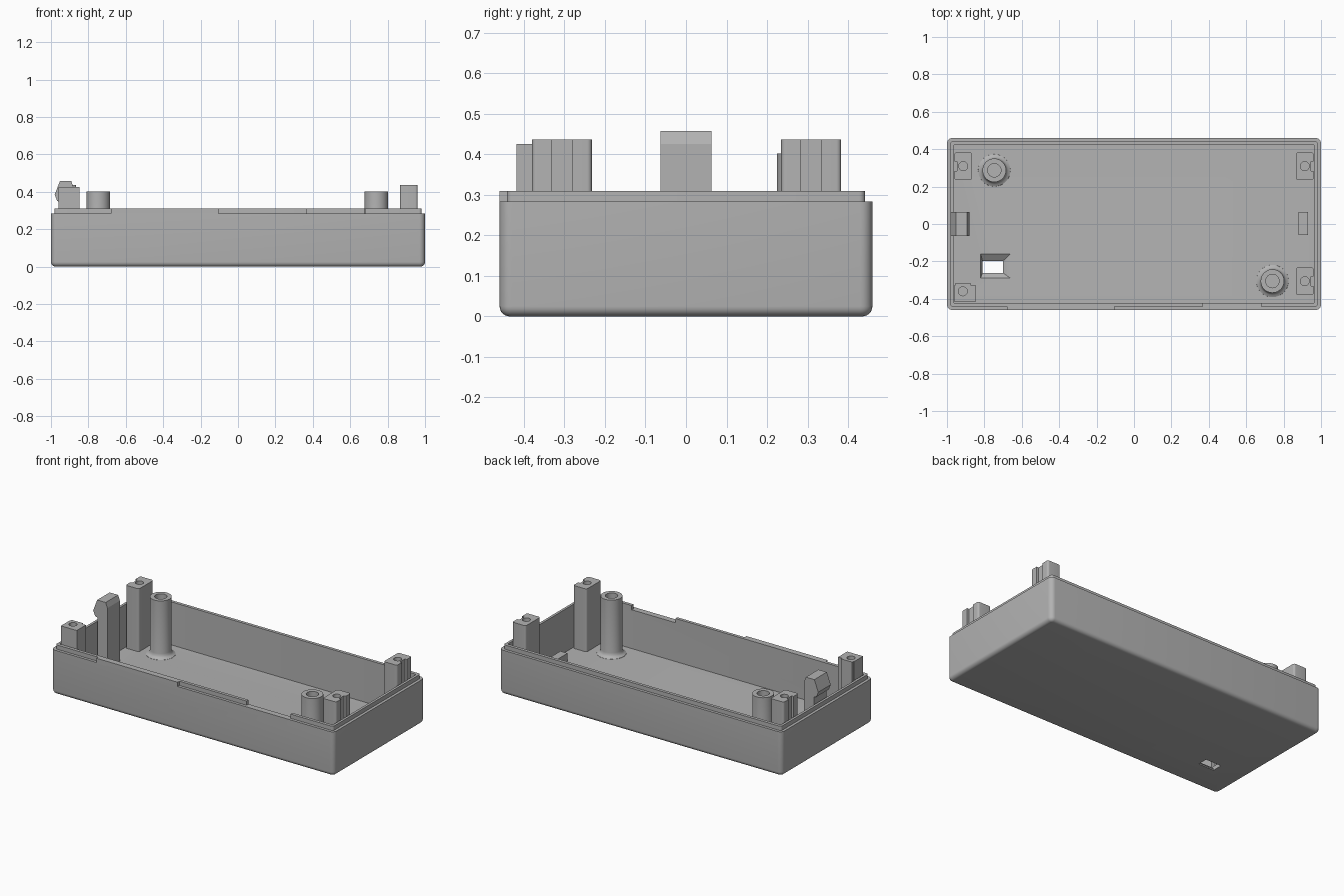
import bpy, bmesh, math
from mathutils import Vector

if "Cube" in bpy.data.objects:
    bpy.data.objects.remove(bpy.data.objects["Cube"], do_unlink=True)

FLOOR, RIM, LIP = 0.035, 0.283, 0.31

plastic = bpy.data.materials.new("grey plastic")
plastic.use_nodes = True
GREY = (0.45, 0.45, 0.45, 1)
plastic.diffuse_color = GREY
plastic.node_tree.nodes["Principled BSDF"].inputs["Base Color"].default_value = GREY


def finish(name, bm):
    """Turn a bmesh into a shaded, coloured object."""
    bmesh.ops.recalc_face_normals(bm, faces=bm.faces)
    mesh = bpy.data.meshes.new(name)
    bm.to_mesh(mesh)
    bm.free()
    mesh.materials.append(plastic)
    obj = bpy.data.objects.new(name, mesh)
    bpy.context.collection.objects.link(obj)
    return obj


def smooth(obj):
    bpy.ops.object.select_all(action='DESELECT')
    obj.select_set(True)
    bpy.context.view_layer.objects.active = obj
    bpy.ops.object.shade_smooth_by_angle(angle=math.radians(35))


def loft(name, rings):
    """Skin a stack of equal-length point loops and cap both ends."""
    bm = bmesh.new()
    loops = [[bm.verts.new(p) for p in ring] for ring in rings]
    for a, b in zip(loops, loops[1:]):
        for i in range(len(a)):
            j = (i + 1) % len(a)
            bm.faces.new((a[i], a[j], b[j], b[i]))
    bm.faces.new(loops[0])
    bm.faces.new(loops[-1])
    return finish(name, bm)


def rect(x0, x1, y0, y1, z):
    return [(x0, y0, z), (x1, y0, z), (x1, y1, z), (x0, y1, z)]


def block(name, x0, x1, y0, y1, z0, z1):
    return loft(name, [rect(x0, x1, y0, y1, z) for z in (z0, z1)])


def rounded(cx, cy, hx, hy, r, z, n=6):
    """Rounded rectangle loop."""
    points = []
    for k, (sx, sy) in enumerate(((1, 1), (-1, 1), (-1, -1), (1, -1))):
        for i in range(n + 1):
            a = math.pi / 2 * (k + i / n)
            points.append((cx + sx * (hx - r) + r * math.cos(a),
                           cy + sy * (hy - r) + r * math.sin(a), z))
    return points


def disc(x, y, r, z, n=24):
    return [(x + r * math.cos(math.tau * i / n), y + r * math.sin(math.tau * i / n), z)
            for i in range(n)]


def cut(obj, cutter):
    mod = obj.modifiers.new("cut", 'BOOLEAN')
    mod.operation = 'DIFFERENCE'
    mod.solver = 'EXACT'
    mod.object = cutter
    bpy.ops.object.select_all(action='DESELECT')
    obj.select_set(True)
    bpy.context.view_layer.objects.active = obj
    bpy.ops.object.modifier_apply(modifier=mod.name)
    bpy.data.objects.remove(cutter, do_unlink=True)


# Tray: rounded bottom edge, straight wall, stepped lip, hollow inside
R = 0.025
rings = []
for i in range(7):
    a = math.pi / 2 * i / 6
    inset = R * (1 - math.sin(a))
    rings.append(rounded(0, 0, 1 - inset, 0.46 - inset, 0.03 - inset, R * (1 - math.cos(a))))
rings += [rounded(0, 0, 1, 0.46, 0.03, RIM),
          rounded(0, 0, 0.982, 0.442, 0.015, RIM),
          rounded(0, 0, 0.982, 0.442, 0.015, LIP),
          rounded(0, 0, 0.966, 0.422, 0.008, LIP),
          rounded(0, 0, 0.966, 0.422, 0.008, FLOOR)]
tray = loft("tray", rings)

# Gap in the front lip, and a tapered opening through the floor
cut(tray, block("lip_gap_cutter", 0.37, 0.68, -0.5, -0.4, RIM, 0.4))
cut(tray, loft("floor_opening_cutter", [
    rect(-0.81, -0.70, -0.262, -0.197, -0.02),
    rect(-0.81, -0.70, -0.262, -0.197, 0.008),
    rect(-0.82, -0.66, -0.29, -0.16, FLOOR),
    rect(-0.82, -0.66, -0.29, -0.16, FLOOR + 0.02)]))
smooth(tray)

# Flush section of the front rim
block("front_rim_flush_section", -0.68, -0.105, -0.46, -0.441, RIM - 0.005, LIP)


# Screw bosses with a flared foot and a blind bore
def boss(name, x, y):
    profile = [(0.088, FLOOR - 0.005), (0.086, FLOOR + 0.001), (0.073, FLOOR + 0.007),
               (0.066, FLOOR + 0.016), (0.063, FLOOR + 0.03), (0.063, 0.402),
               (0.036, 0.402), (0.036, 0.1)]
    smooth(loft(name, [disc(x, y, r, z, 32) for r, z in profile]))


boss("screw_boss_back", -0.747, 0.287)
boss("screw_boss_front", 0.74, -0.305)


# Corner posts with a bore and a groove on the side facing the wall
def post(name, side, cy):
    cx = side * 0.913
    obj = loft(name, [rounded(cx, cy, 0.047, 0.074, 0.012, z) for z in (FLOOR - 0.005, 0.437)])
    gx = sorted((side * 0.946, side * 0.98))
    cut(obj, block("groove_cutter", gx[0], gx[1], cy - 0.025, cy + 0.025, FLOOR, 0.5))
    cut(obj, loft("bore_cutter", [disc(cx, cy, 0.024, z) for z in (0.2, 0.5)]))
    smooth(obj)


post("corner_post_back_right", -1, 0.309)
post("corner_post_back_left", 1, 0.309)
post("corner_post_front_left", 1, -0.306)

# Front right post: square block tucked against the front wall
square = block("corner_post_front_right", -0.96, -0.848, -0.418, -0.326, FLOOR - 0.005, 0.426)
cut(square, loft("bore_cutter", [disc(-0.915, -0.36, 0.024, z) for z in (0.2, 0.5)]))
smooth(square)
block("corner_post_rib", -0.955, -0.875, -0.328, -0.315, FLOOR - 0.005, 0.426)

# Snap clip: hooked profile extruded along y
hook = [(-0.95, FLOOR - 0.005), (-0.95, 0.345), (-0.967, 0.352), (-0.98, 0.385),
        (-0.952, 0.458), (-0.892, 0.458), (-0.88, 0.425), (-0.88, FLOOR - 0.005)]
loft("snap_clip", [[(x, y, z) for x, z in hook] for y in (-0.063, 0.063)])

# Low stop block opposite the clip
block("stop_block", 0.88, 0.93, -0.06, 0.065, FLOOR - 0.005, 0.09)
